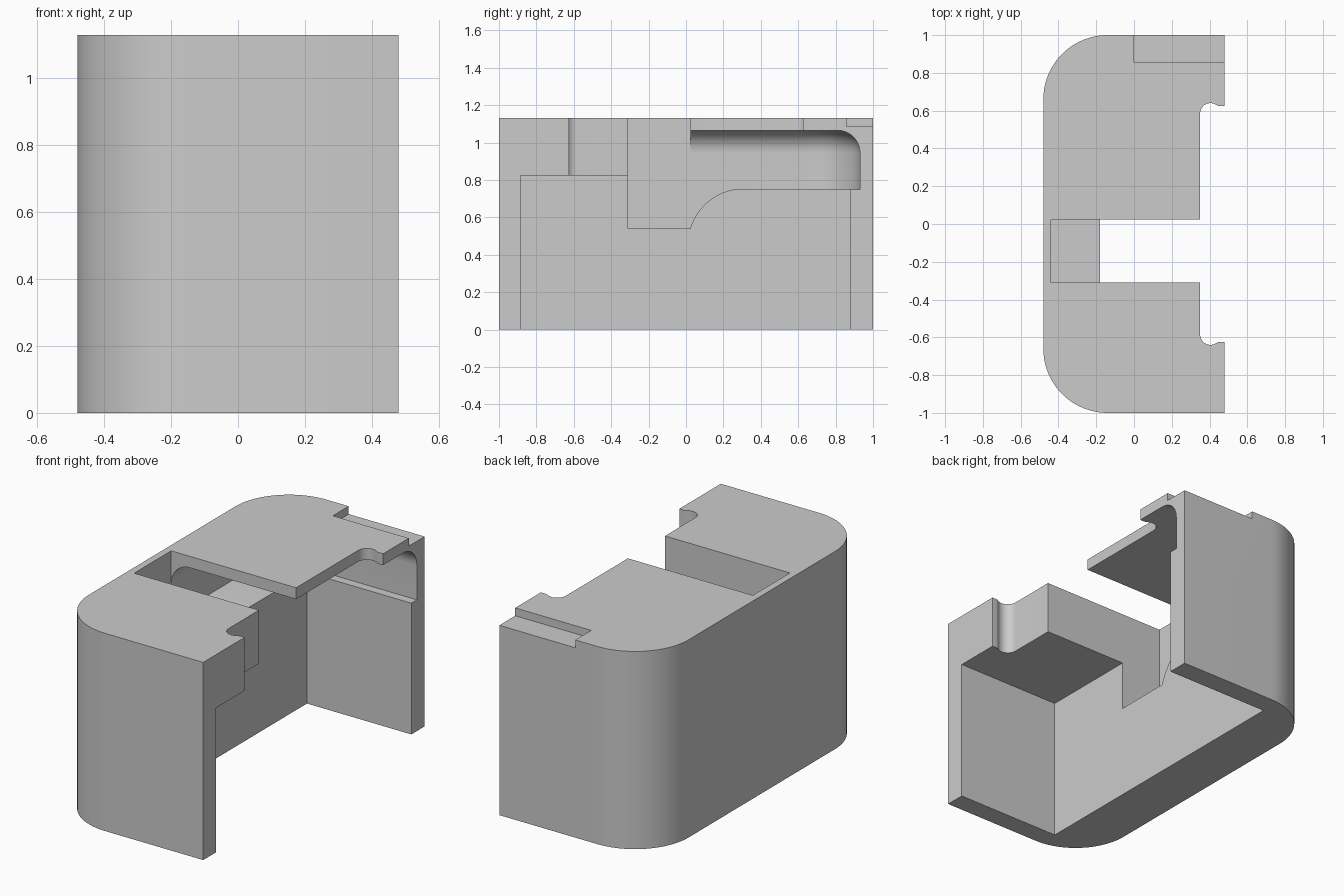
import bpy, bmesh, math
from mathutils import Vector

old = bpy.data.objects.get("Cube")
if old:
    bpy.data.objects.remove(old, do_unlink=True)

HEIGHT = 1.13
grey = bpy.data.materials.new("light_grey")
grey.use_nodes = True
grey.diffuse_color = (0.6, 0.6, 0.6, 1)
grey.node_tree.nodes["Principled BSDF"].inputs["Base Color"].default_value = grey.diffuse_color


def arc(cx, cy, r, start, end, steps=16):
    angles = [math.radians(start + (end - start) * i / steps) for i in range(steps + 1)]
    return [(cx + r * math.cos(a), cy + r * math.sin(a)) for a in angles]


def prism(name, outline, low, high, axis="z", round_edge=None, radius=0):
    """Extrude an outline: xy points along z, or yz points along x."""
    place = (lambda p: (p[0], p[1], low)) if axis == "z" else (lambda p: (low, p[0], p[1]))
    step = Vector((0, 0, high - low)) if axis == "z" else Vector((high - low, 0, 0))
    bm = bmesh.new()
    base = bm.faces.new([bm.verts.new(place(p)) for p in outline])
    top = bmesh.ops.extrude_face_region(bm, geom=[base])["geom"]
    bmesh.ops.translate(bm, vec=step, verts=[g for g in top if isinstance(g, bmesh.types.BMVert)])
    bmesh.ops.recalc_face_normals(bm, faces=bm.faces)
    if round_edge:
        bmesh.ops.bevel(bm, geom=[e for e in bm.edges if round_edge(e)], offset=radius,
                        segments=10, profile=0.5, affect="EDGES")
    mesh = bpy.data.meshes.new(name)
    bm.to_mesh(mesh)
    bm.free()
    mesh.materials.append(grey)
    obj = bpy.data.objects.new(name, mesh)
    bpy.context.collection.objects.link(obj)
    return obj


def box(name, x0, x1, y0, y1, z0, z1):
    return prism(name, [(x0, y0), (x1, y0), (x1, y1), (x0, y1)], z0, z1)


# Outer shell with two rounded corners
shell = prism("housing_shell", [(0.48, -1), (0.48, 1)] + arc(-0.14, 0.66, 0.34, 90, 180, 24)
              + arc(-0.14, -0.66, 0.34, 180, 270, 24), 0, HEIGHT)

# Main cavity, open at the bottom and the right
cavity = box("cavity_cutter", -0.18, 0.7, -0.885, 0.88, -0.2, 0.825)

# Top slot with a curved ramp leading up to the side pocket
slot = prism("slot_cutter", [(-0.31, 0.54)] + arc(0.31, 0.454, 0.3, 163, 90)
             + [(0.31, 0.85), (0.025, 0.85), (0.025, 1.4), (-0.31, 1.4)], -0.44, 0.7, "x")


# Side pocket with a rounded corner and a rounded ceiling
def ceiling_rim(edge):
    a, b = (v.co for v in edge.verts)
    mid = (a + b) / 2
    return min(a.z, b.z) > 1 and mid.x < 0.6 and mid.y > 0.01


pocket = prism("pocket_cutter", [(-0.44, -0.02), (0.7, -0.02), (0.7, 0.93)]
               + arc(-0.15, 0.64, 0.29, 90, 180, 12), 0.75, 1.065, "z", ceiling_rim, 0.12)

# Right edge notch with a small relief groove at each end
groove = [(0.7, -0.625), (0.45, -0.625)] + arc(0.405, -0.585, 0.055, 310, 180, 12)
notch = prism("notch_cutter", groove + [(x, -y) for x, y in reversed(groove)], -0.2, 1.4)

# Shallow step along the top rear edge
ledge = box("step_cutter", 0, 0.7, 0.857, 1.2, 1.085, 1.4)

bpy.context.view_layer.objects.active = shell
for cutter in (cavity, slot, pocket, notch, ledge):
    cutter.hide_render = True
    cut = shell.modifiers.new(cutter.name, "BOOLEAN")
    cut.operation = "DIFFERENCE"
    cut.solver = "EXACT"
    cut.object = cutter
    bpy.ops.object.modifier_apply(modifier=cut.name)
    bpy.data.objects.remove(cutter, do_unlink=True)

bpy.ops.object.select_all(action="DESELECT")
shell.select_set(True)
bpy.ops.object.shade_smooth_by_angle(angle=math.radians(25))
